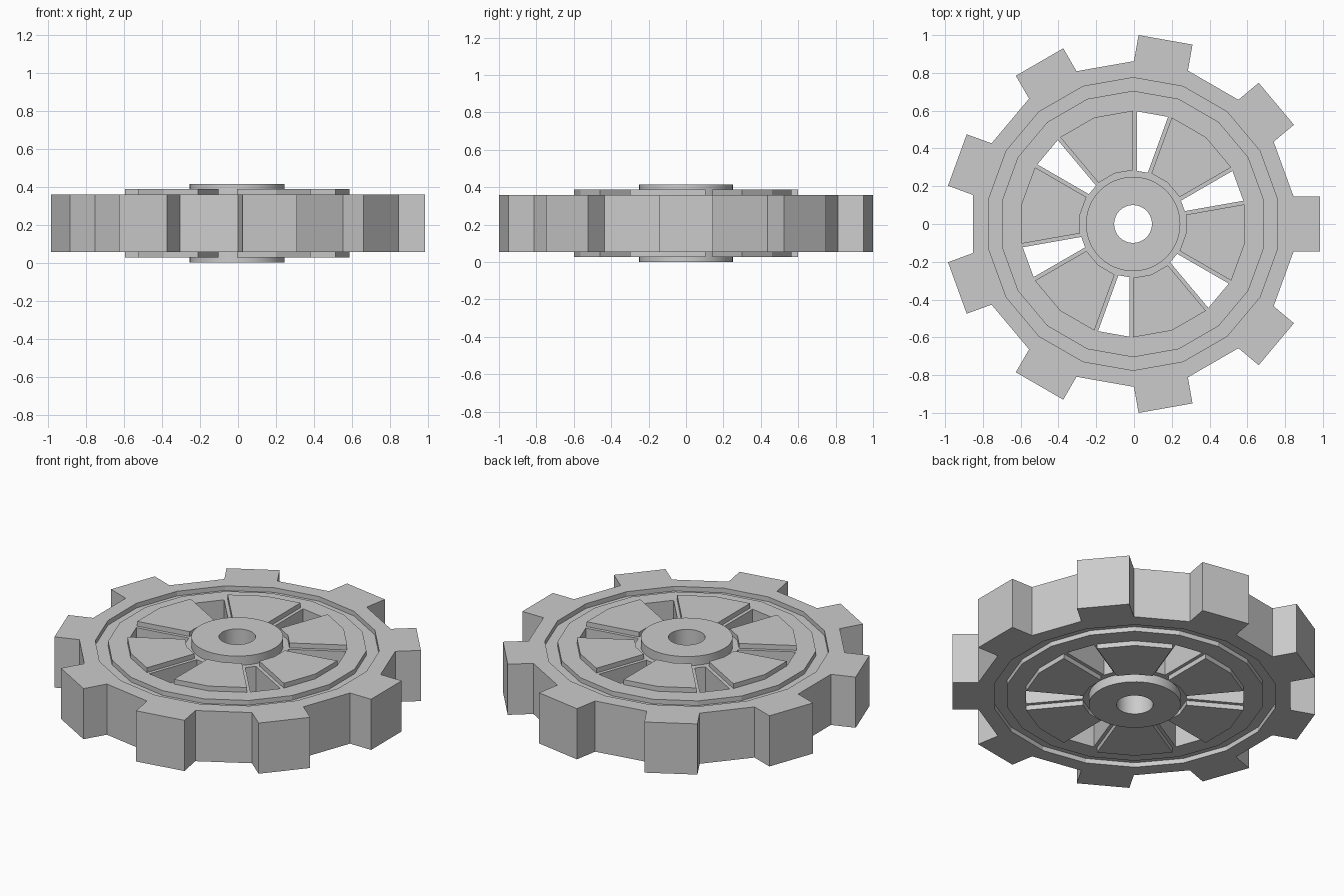
import bpy, bmesh
from math import cos, sin, radians, hypot, atan2, degrees
from mathutils import Vector

if "Cube" in bpy.data.objects:
    bpy.data.objects.remove(bpy.data.objects["Cube"])

MID, CX = 0.207, -0.005            # mid height, centring shift
RIM, PLATE, GROOVE, HUB = 0.152, 0.181, 0.124, 0.207   # half heights


def p(r, deg, z):
    return Vector((r * cos(radians(deg)), r * sin(radians(deg)), z))


def polar(x, y):
    return hypot(x, y), degrees(atan2(y, x))


def build(name, faces):
    bm = bmesh.new()
    for f in faces:
        bm.faces.new([bm.verts.new(v) for v in f])
    bmesh.ops.remove_doubles(bm, verts=bm.verts, dist=0.0005)
    bmesh.ops.recalc_face_normals(bm, faces=bm.faces)
    me = bpy.data.meshes.new(name)
    bm.to_mesh(me)
    bm.free()
    ob = bpy.data.objects.new(name, me)
    ob.location = (CX, 0, MID)
    bpy.context.collection.objects.link(ob)
    return ob


def flat(v, z):
    return Vector((v.x, v.y, z))


def wall(u, v, z0, z1):
    return [flat(u, z0), flat(v, z0), flat(v, z1), flat(u, z1)]


# Gear wheel: 18 sectors, 9 teeth, 6 windows between raised plates
base_r, base_a = polar(0.85, 0.145)
tip_r, tip_a = polar(0.99, 0.145)
R1, R2, R3, R4, R5 = 0.775, 0.705, 0.60, 0.285, 0.24
faces = []
for s in (1, -1):
    rim, plate, groove = RIM * s, PLATE * s, GROOVE * s
    for i in range(18):
        a, b = -10 + 20 * i, 10 + 20 * i
        tooth = i % 2 == 0
        d = (10 - base_a) * (1 if tooth else -1)
        oa, ob_ = p(base_r, a + d, rim), p(base_r, b - d, rim)
        # rim top, groove and groove walls
        faces.append([oa, ob_, p(R1, b, rim), p(R1, a, rim)])
        faces.append(wall(p(R1, a, 0), p(R1, b, 0), rim, groove))
        faces.append([p(R1, a, groove), p(R1, b, groove), p(R2, b, groove), p(R2, a, groove)])
        faces.append(wall(p(R2, a, 0), p(R2, b, 0), groove, rim))
        # tooth or outer wall
        if tooth:
            m = (a + b) / 2
            ta, tb = p(tip_r, m - tip_a, rim), p(tip_r, m + tip_a, rim)
            faces.append([oa, ta, tb, ob_])
            faces += [wall(u, v, 0, rim) for u, v in ((oa, ta), (ta, tb), (tb, ob_))]
        else:
            faces.append(wall(oa, ob_, 0, rim))
        # web with window, or raised plate
        a3, b3, a4, b4 = p(R3, a, rim), p(R3, b, rim), p(R4, a, rim), p(R4, b, rim)
        outer, inner = [b3, a3], [a4, b4]
        if i % 3 == 1:
            t3, t4 = 0.02 / (b3 - a3).length, 0.02 / (b4 - a4).length
            wa3, wb3 = a3.lerp(b3, t3), b3.lerp(a3, t3)
            wa4, wb4 = a4.lerp(b4, t4), b4.lerp(a4, t4)
            outer, inner = [b3, wb3, wa3, a3], [a4, wa4, wb4, b4]
            faces += [[a3, wa3, wa4, a4], [b3, wb3, wb4, b4]]
            loop = [wa3, wb3, wb4, wa4]
            faces += [wall(loop[k], loop[(k + 1) % 4], 0, rim) for k in range(4)]
        else:
            faces.append([flat(v, plate) for v in (a3, b3, b4, a4)])
            faces += [wall(a3, b3, rim, plate), wall(a4, b4, rim, plate)]
            faces.append(wall(a3, a4, rim, plate) if i % 3 == 2 else wall(b3, b4, rim, plate))
        faces.append([p(R2, a, rim), p(R2, b, rim)] + outer)
        faces.append(inner + [p(R5, b, rim), p(R5, a, rim)])
        faces.append(wall(p(R5, a, 0), p(R5, b, 0), 0, rim))
build("gear_wheel", faces)

# Hub: round tube with the axle hole
faces = []
N = 48
profile = [(0.25, -HUB), (0.25, HUB), (0.10, HUB), (0.10, -HUB)]
for i in range(N):
    a, b = 360 * i / N, 360 * (i + 1) / N
    for k in range(4):
        (r0, z0), (r1, z1) = profile[k], profile[(k + 1) % 4]
        faces.append([p(r0, a, z0), p(r0, b, z0), p(r1, b, z1), p(r1, a, z1)])
hub = build("hub", faces)
bpy.context.view_layer.objects.active = hub
hub.select_set(True)
bpy.ops.object.shade_smooth_by_angle(angle=radians(30))
